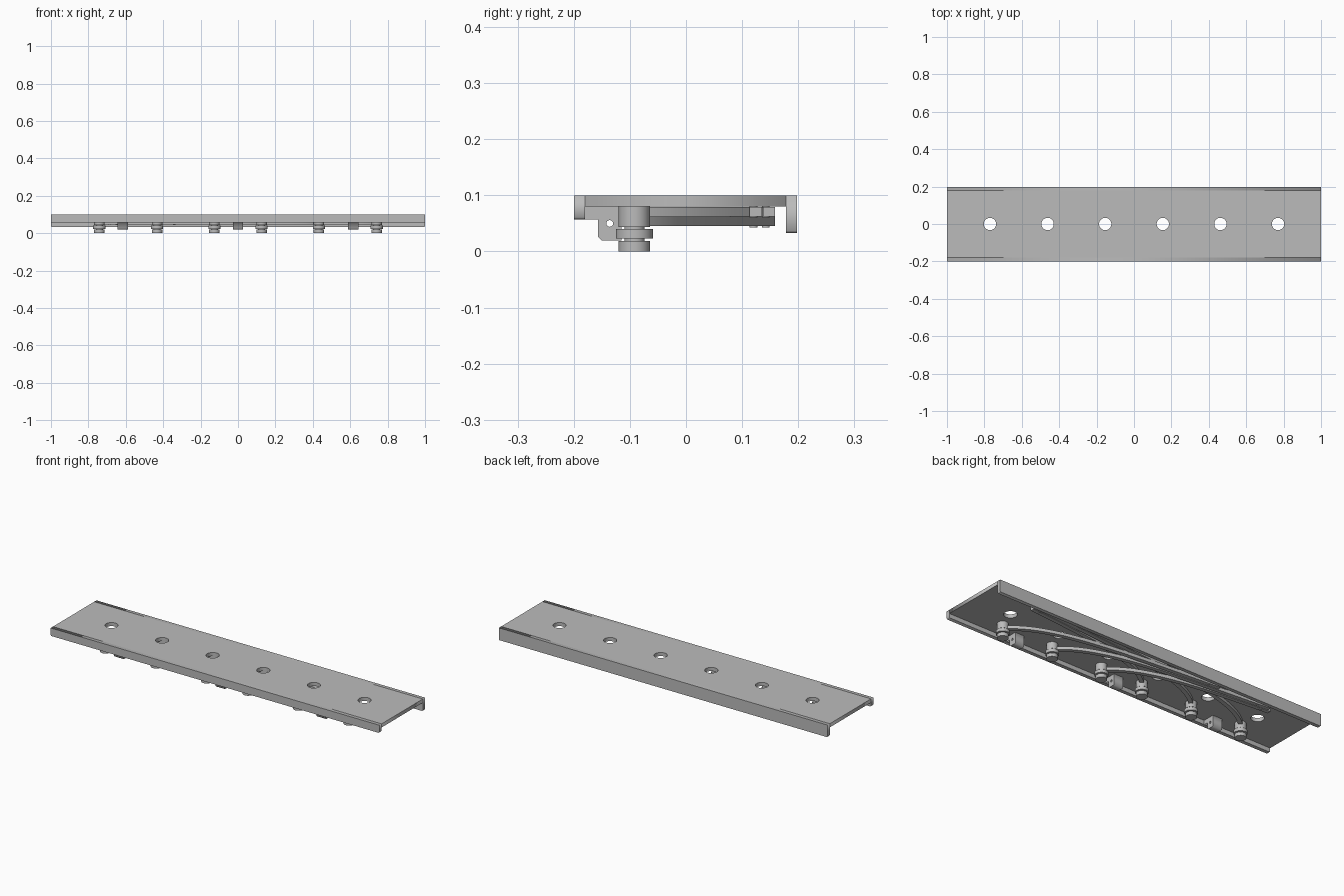
import bpy, bmesh, math
from mathutils import Matrix, Vector

if "Cube" in bpy.data.objects:
    bpy.data.objects.remove(bpy.data.objects["Cube"])

grey = bpy.data.materials.new("steel_grey")
grey.use_nodes = True
grey.diffuse_color = (0.5, 0.5, 0.5, 1)
grey.node_tree.nodes["Principled BSDF"].inputs["Base Color"].default_value = (0.5, 0.5, 0.5, 1)

# Local axes for profiles drawn in each plane
XY = Matrix.Identity(4)
XZ = Matrix(((1, 0, 0, 0), (0, 0, -1, 0), (0, 1, 0, 0), (0, 0, 0, 1)))
YZ = Matrix(((0, 0, 1, 0), (1, 0, 0, 0), (0, 1, 0, 0), (0, 0, 0, 1)))


def circle(cx, cy, r, n=32):
    return [(cx + r * math.cos(math.tau * i / n), cy + r * math.sin(math.tau * i / n)) for i in range(n)]


def add_mesh(name, mesh):
    obj = bpy.data.objects.new(name, mesh)
    bpy.context.collection.objects.link(obj)
    mesh.materials.clear()
    mesh.materials.append(grey)
    return obj


def extrude(name, outlines, thickness, plane, centre):
    """Filled outline with holes, thickened evenly about its plane."""
    curve = bpy.data.curves.new(name, "CURVE")
    curve.dimensions = "2D"
    curve.fill_mode = "BOTH"
    curve.extrude = thickness / 2
    for pts in outlines:
        spline = curve.splines.new("POLY")
        spline.points.add(len(pts) - 1)
        for p, (a, b) in zip(spline.points, pts):
            p.co = (a, b, 0, 1)
        spline.use_cyclic_u = True
    temp = bpy.data.objects.new(name + "_outline", curve)
    bpy.context.collection.objects.link(temp)
    deps = bpy.context.evaluated_depsgraph_get()
    mesh = bpy.data.meshes.new_from_object(temp.evaluated_get(deps))
    bpy.data.objects.remove(temp)
    bm = bmesh.new()
    bm.from_mesh(mesh)
    bmesh.ops.remove_doubles(bm, verts=bm.verts, dist=1e-5)
    bm.transform(Matrix.Translation(centre) @ plane)
    bmesh.ops.recalc_face_normals(bm, faces=bm.faces)
    bm.to_mesh(mesh)
    bm.free()
    return add_mesh(name, mesh)


def lathe(name, profile, centre, n=32):
    bm = bmesh.new()
    verts = [bm.verts.new((r, 0, z)) for r, z in profile]
    edges = [bm.edges.new(pair) for pair in zip(verts, verts[1:])]
    bmesh.ops.spin(bm, geom=verts + edges, cent=(0, 0, 0), axis=(0, 0, 1),
                   angle=math.tau, steps=n)
    bmesh.ops.remove_doubles(bm, verts=bm.verts, dist=1e-5)
    bmesh.ops.recalc_face_normals(bm, faces=bm.faces)
    bm.transform(Matrix.Translation(centre))
    mesh = bpy.data.meshes.new(name)
    bm.to_mesh(mesh)
    bm.free()
    return add_mesh(name, mesh)


def smooth(obj):
    bpy.ops.object.select_all(action="DESELECT")
    obj.select_set(True)
    bpy.context.view_layer.objects.active = obj
    bpy.ops.object.shade_smooth_by_angle(angle=math.radians(30))


# Top plate with a row of round holes
holes = [circle(s * x, 0, 0.033) for x in (0.154, 0.462, 0.77) for s in (-1, 1)]
rect = [(-1, -0.18), (1, -0.18), (1, 0.178), (-1, 0.178)]
extrude("top_plate", [rect] + holes, 0.02, XY, (0, 0, 0.09))


# Downturned flanges with clipped lower corners
def flange(name, y, low):
    c = 0.004
    pts = [(-1, 0.1), (-1, low + c), (-1 + c, low), (1 - c, low), (1, low + c), (1, 0.1)]
    extrude(name, [pts], 0.02, XZ, (0, y, 0))


flange("front_flange", -0.19, 0.057)
flange("back_flange", 0.188, 0.033)

# Drilled brackets behind the front flange
bracket = [(-0.18, 0.08), (-0.18, 0.057), (-0.157, 0.057), (-0.157, 0.026),
           (-0.151, 0.02), (-0.115, 0.02), (-0.115, 0.08)]
for i, x in enumerate((-0.616, 0, 0.616)):
    extrude(f"bracket_{i + 1}", [bracket, circle(-0.136, 0.05, 0.006, 16)], 0.055, YZ, (x, 0, 0))

# Stepped rollers hanging below the plate
roller = [(0, 0), (0.028, 0), (0.028, 0.019), (0.018, 0.019), (0.018, 0.023), (0.033, 0.023),
          (0.033, 0.04), (0.018, 0.04), (0.018, 0.044), (0.028, 0.044), (0.028, 0.08), (0, 0.08)]


# Curved arms sweeping from each roller towards the back
def arm(name, x, side, reach, z):
    path = [Vector((0, -0.09)), Vector((0.16, 0.09)), Vector((0.6, 0.10)), Vector((1.15, 0.148))]
    mids, steps = [], 24
    for i in range(steps + 1):
        t = reach * i / steps
        u = 1 - t
        p = u**3 * path[0] + 3 * u * u * t * path[1] + 3 * u * t * t * path[2] + t**3 * path[3]
        d = (3 * u * u * (path[1] - path[0]) + 6 * u * t * (path[2] - path[1])
             + 3 * t * t * (path[3] - path[2])).normalized()
        mids.append((p, Vector((-d.y, d.x)) * 0.011))
    ring = [p + n for p, n in mids] + [p - n for p, n in reversed(mids)]
    pts = [(x - side * p.x, p.y) for p in ring]
    smooth(extrude(name, [pts], 0.017, XY, (0, 0, z)))
    # Pivot pin near the arm's far end
    tip = mids[-2][0]
    pin = [(0, z - 0.0105), (0.007, z - 0.0105), (0.007, 0.08), (0, 0.08)]
    smooth(lathe(name + "_pin", pin, (x - side * tip.x, tip.y, 0), 16))


for side, label, z in ((1, "left", 0.0535), (-1, "right", 0.071)):
    for i, (x, reach) in enumerate(((0.126, 0.82), (0.433, 1.0), (0.741, 1.0))):
        smooth(lathe(f"{label}_roller_{i + 1}", roller, (side * x, -0.092, 0)))
        arm(f"{label}_arm_{i + 1}", side * x, side, reach, z)
